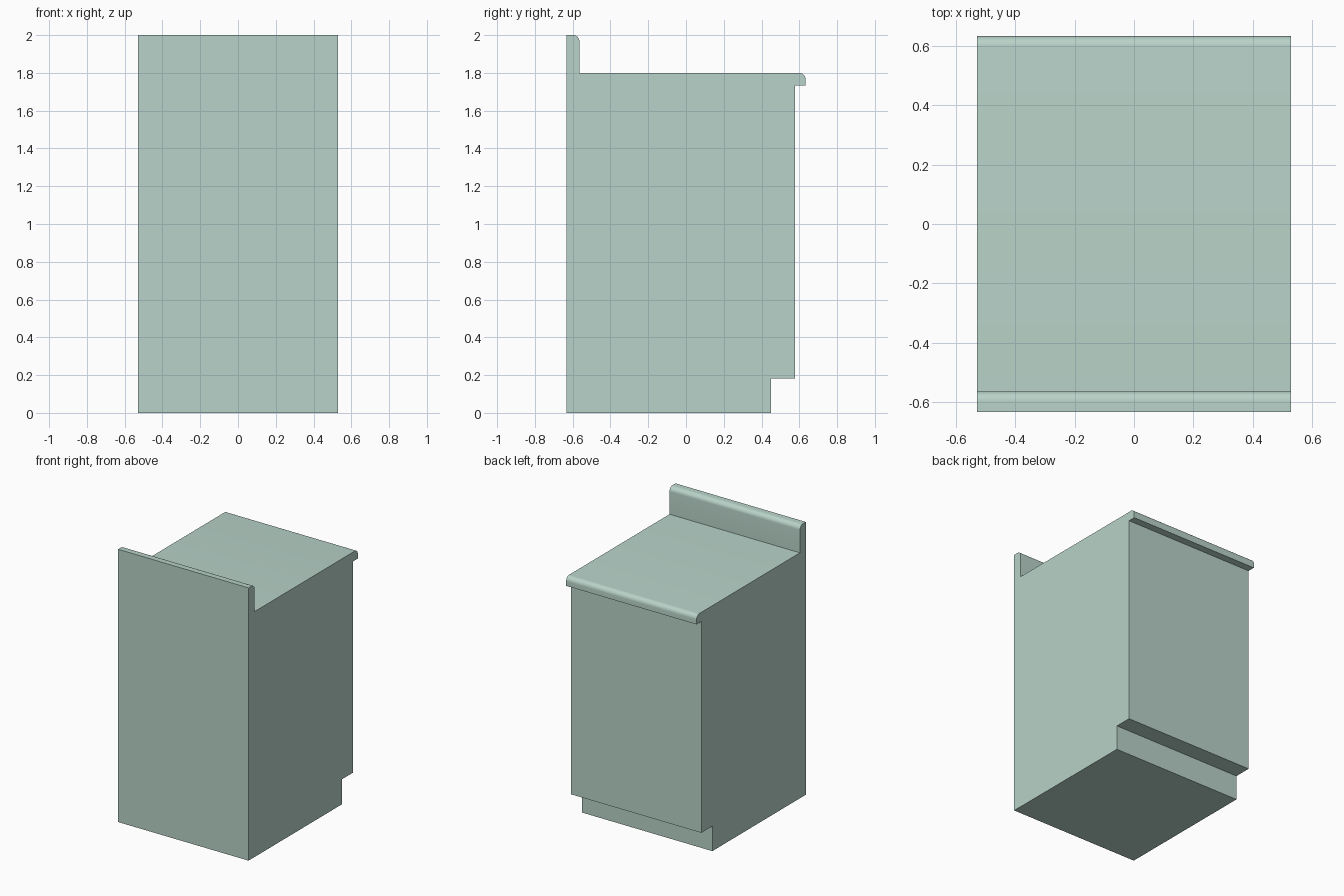
import bpy, bmesh, math

if "Cube" in bpy.data.objects:
    bpy.data.objects.remove(bpy.data.objects["Cube"])

HALF_W = 0.529
D = 0.633     # half depth
R = 0.034     # rounded edge radius


def rounded(y, z, r=R, n=8):
    """Quarter arc replacing the corner (y, z), from the +y side up to the top."""
    return [(y - r + r * math.cos(a), z - r + r * math.sin(a))
            for a in (i * math.pi / 2 / n for i in range(n + 1))]


# Side profile (y, z): toe kick, cabinet face, counter nosing, backsplash
profile = [(-D, 0), (0.45, 0), (0.45, 0.183), (0.578, 0.183),
           (0.578, 1.732), (D, 1.732)]
profile += rounded(D, 1.8)
profile += [(-0.564, 1.8)]
profile += rounded(-0.564, 2.0)
profile += [(-D, 2.0)]

# Sweep the profile across the width
bm = bmesh.new()
face = bm.faces.new([bm.verts.new((-HALF_W, y, z)) for y, z in profile])
ext = bmesh.ops.extrude_face_region(bm, geom=[face], use_keep_orig=True)
moved = [g for g in ext["geom"] if isinstance(g, bmesh.types.BMVert)]
bmesh.ops.translate(bm, verts=moved, vec=(2 * HALF_W, 0, 0))
bmesh.ops.recalc_face_normals(bm, faces=bm.faces)

mesh = bpy.data.meshes.new("counter_cabinet")
bm.to_mesh(mesh)
bm.free()
cabinet = bpy.data.objects.new("counter_cabinet", mesh)
bpy.context.collection.objects.link(cabinet)

# Pale green finish
mat = bpy.data.materials.new("pale_green")
mat.diffuse_color = (0.48, 0.65, 0.58, 1)
mat.use_nodes = True
mat.node_tree.nodes["Principled BSDF"].inputs["Base Color"].default_value = mat.diffuse_color
mesh.materials.append(mat)

# Smooth rounded edges only
bpy.context.view_layer.objects.active = cabinet
cabinet.select_set(True)
bpy.ops.object.shade_smooth_by_angle(angle=math.radians(30))
